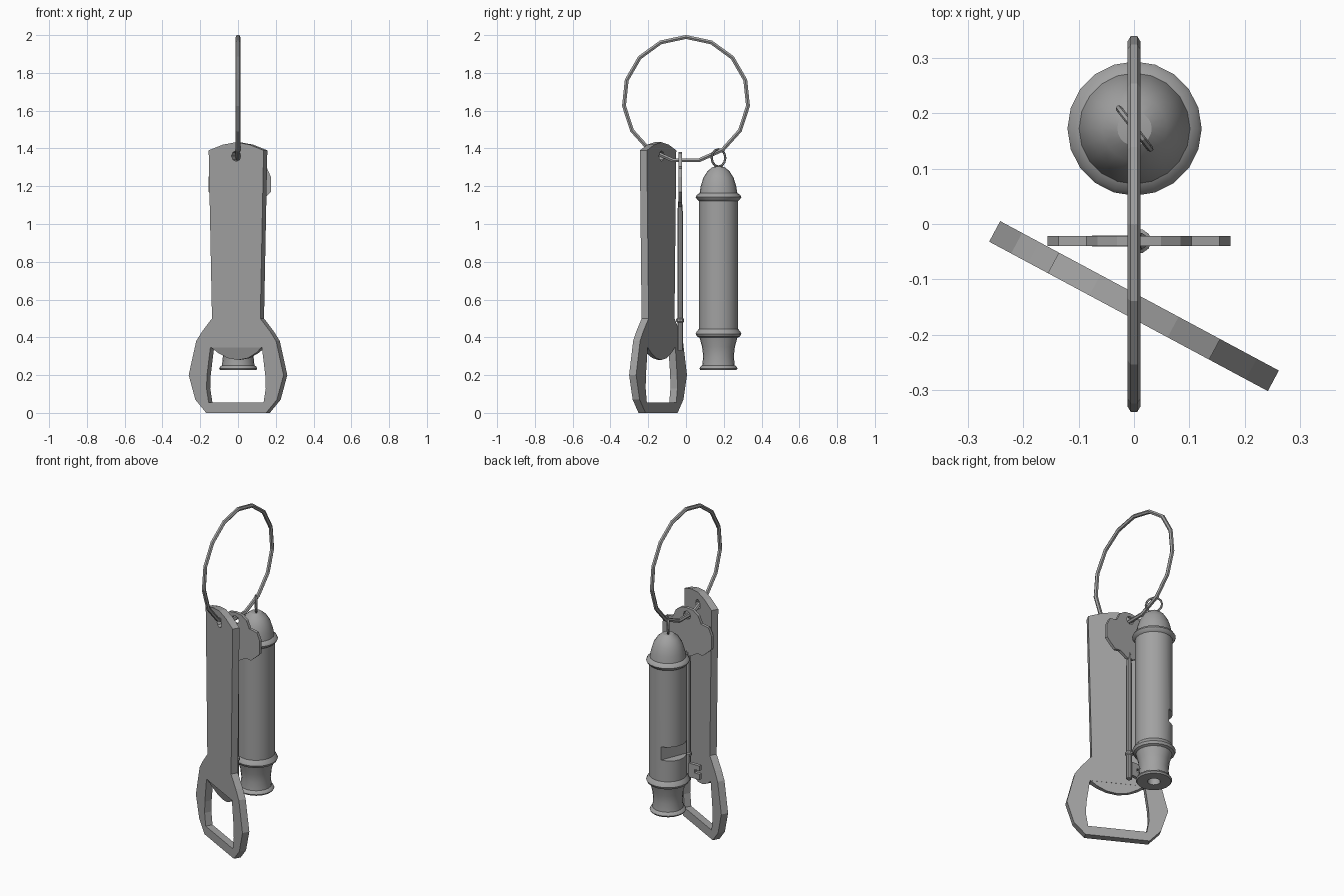
import bpy, bmesh, math
from mathutils import Matrix, Vector

if "Cube" in bpy.data.objects:
    bpy.data.objects.remove(bpy.data.objects["Cube"])

# One grey metal for everything
metal = bpy.data.materials.new("grey_metal")
metal.use_nodes = True
grey = (0.36, 0.36, 0.36, 1)
metal.diffuse_color = grey
metal.node_tree.nodes["Principled BSDF"].inputs["Base Color"].default_value = grey


def finish(name, bm, matrix=Matrix(), smooth=None):
    bmesh.ops.recalc_face_normals(bm, faces=bm.faces)
    mesh = bpy.data.meshes.new(name)
    bm.to_mesh(mesh)
    bm.free()
    ob = bpy.data.objects.new(name, mesh)
    bpy.context.collection.objects.link(ob)
    ob.matrix_world = matrix
    mesh.materials.append(metal)
    if smooth:
        bpy.ops.object.select_all(action='DESELECT')
        ob.select_set(True)
        bpy.context.view_layer.objects.active = ob
        bpy.ops.object.shade_smooth_by_angle(angle=math.radians(smooth))
    return ob


def mirrored(half):
    """Close a right-hand outline (bottom to top) with its mirror image."""
    return half + [(-x, z) for x, z in reversed(half) if x > 0]


def plate(name, outline, depth, matrix=Matrix()):
    """Extrude an x-z outline symmetrically along y."""
    bm = bmesh.new()
    face = bm.faces.new([bm.verts.new((x, -depth / 2, z)) for x, z in outline])
    ext = bmesh.ops.extrude_face_region(bm, geom=[face])
    moved = [v for v in ext["geom"] if isinstance(v, bmesh.types.BMVert)]
    bmesh.ops.translate(bm, verts=moved, vec=(0, depth, 0))
    return finish(name, bm, matrix)


def lathe(name, profile, sides, matrix=Matrix(), smooth=32):
    """Spin an (r, z) profile about the z axis."""
    bm = bmesh.new()
    verts = [bm.verts.new((r, 0, z)) for r, z in profile]
    edges = [bm.edges.new(pair) for pair in zip(verts, verts[1:])]
    bmesh.ops.spin(bm, geom=verts + edges, cent=(0, 0, 0), axis=(0, 0, 1),
                   angle=math.tau, steps=sides)
    bmesh.ops.remove_doubles(bm, verts=bm.verts, dist=0.0002)
    return finish(name, bm, matrix, smooth)


def torus(name, major, minor, sides, tube_sides, matrix, start=0):
    """Ring in the local x-z plane with a vertex at angle start."""
    bm = bmesh.new()
    loops = []
    for i in range(sides):
        a = start + math.tau * i / sides
        loop = []
        for j in range(tube_sides):
            b = math.tau * (j + 0.5) / tube_sides
            r = major + minor * math.cos(b)
            loop.append(bm.verts.new((r * math.cos(a), minor * math.sin(b), r * math.sin(a))))
        loops.append(loop)
    for i in range(sides):
        p, q = loops[i], loops[(i + 1) % sides]
        for j in range(tube_sides):
            k = (j + 1) % tube_sides
            bm.faces.new((p[j], p[k], q[k], q[j]))
    return finish(name, bm, matrix)


def cut(target, cutter):
    cutter.hide_render = True
    mod = target.modifiers.new("cut", 'BOOLEAN')
    mod.object = cutter
    mod.solver = 'EXACT'
    bpy.context.view_layer.objects.active = target
    bpy.ops.object.modifier_apply(modifier=mod.name)
    bpy.data.objects.remove(cutter)


def disc(cx, cz, r, n):
    return [(cx + r * math.cos(math.tau * i / n), cz + r * math.sin(math.tau * i / n))
            for i in range(n)]


def place(x, y, z=0, turn=0):
    return Matrix.Translation((x, y, z)) @ Matrix.Rotation(math.radians(turn), 4, 'Z')


# Split ring through all three pieces
torus("key_ring", 0.33, 0.012, 15, 6, place(0, 0, 1.66, 90), math.pi / 2)

# Bottle opener
opener_at = place(0, -0.148, 0, -28.2)
opener = plate("bottle_opener", mirrored([
    (0.18, 0), (0.245, 0.07), (0.285, 0.2), (0.24, 0.38), (0.205, 0.43), (0.145, 0.5),
    (0.165, 1.39), (0.08, 1.42), (0, 1.433)]), 0.042, opener_at)
cut(opener, plate("opener_window", mirrored([
    (0.165, 0.055), (0.178, 0.13), (0.175, 0.2), (0.155, 0.345)]), 0.2, opener_at))
cut(opener, plate("opener_ring_hole", disc(0, 1.36, 0.028, 8), 0.2, opener_at))

# Curved prying lip, thinning toward its tip
lip = plate("opener_lip", mirrored([
    (0, 0.28), (0.06, 0.29), (0.115, 0.318), (0.156, 0.35)]), 0.04, opener_at)
for v in lip.data.vertices:
    if v.co.y < 0:
        v.co.y += 0.3 * (0.35 - v.co.z)

# Whistle body, from the mouth bore up to the dome
whistle_at = place(0.001, 0.172)
whistle = lathe("whistle", [
    (0, 0.32), (0.035, 0.32), (0.035, 0.226), (0.095, 0.226), (0.101, 0.235),
    (0.095, 0.246), (0.086, 0.252), (0.081, 0.3), (0.087, 0.35), (0.1, 0.398),
    (0.114, 0.404), (0.121, 0.418), (0.114, 0.432), (0.104, 0.445),
    (0.104, 1.122), (0.114, 1.13), (0.121, 1.142), (0.114, 1.155), (0.1, 1.163),
    (0.094, 1.2), (0.08, 1.245), (0.058, 1.28), (0.031, 1.302), (0, 1.306)], 20, whistle_at)
# Sound window on the rear right side
cut(whistle, plate("whistle_window", [(0.06, 0.575), (0.2, 0.56), (0.2, 0.655), (0.06, 0.655)],
                   0.3, whistle_at @ Matrix.Rotation(math.radians(158), 4, 'Z')))
torus("whistle_loop", 0.046, 0.006, 12, 6, place(0.001, 0.172, 1.35, -52))

# Old-fashioned key: lobed head, round shank, notched bit
key_at = place(0.009, -0.031)
head = plate("key_head", mirrored([
    (0.02, 1.09), (0.07, 1.12), (0.105, 1.115), (0.14, 1.145), (0.165, 1.17), (0.165, 1.25),
    (0.145, 1.295), (0.095, 1.305), (0.075, 1.35), (0.04, 1.375), (0, 1.38)]), 0.018, key_at)
cut(head, plate("key_ring_hole", disc(0, 1.335, 0.025, 8), 0.1, key_at))
lathe("key_shank", [
    (0, 0.33), (0.016, 0.33), (0.016, 0.478), (0.022, 0.483), (0.022, 0.497), (0.016, 0.502),
    (0.016, 1.05), (0.012, 1.1), (0.004, 1.2), (0, 1.2)], 10, key_at)
plate("key_bit", [(0, 0.355), (-0.085, 0.355), (-0.085, 0.39), (-0.05, 0.39), (-0.05, 0.41),
                  (-0.085, 0.41), (-0.085, 0.44), (0, 0.44)], 0.02, key_at)
